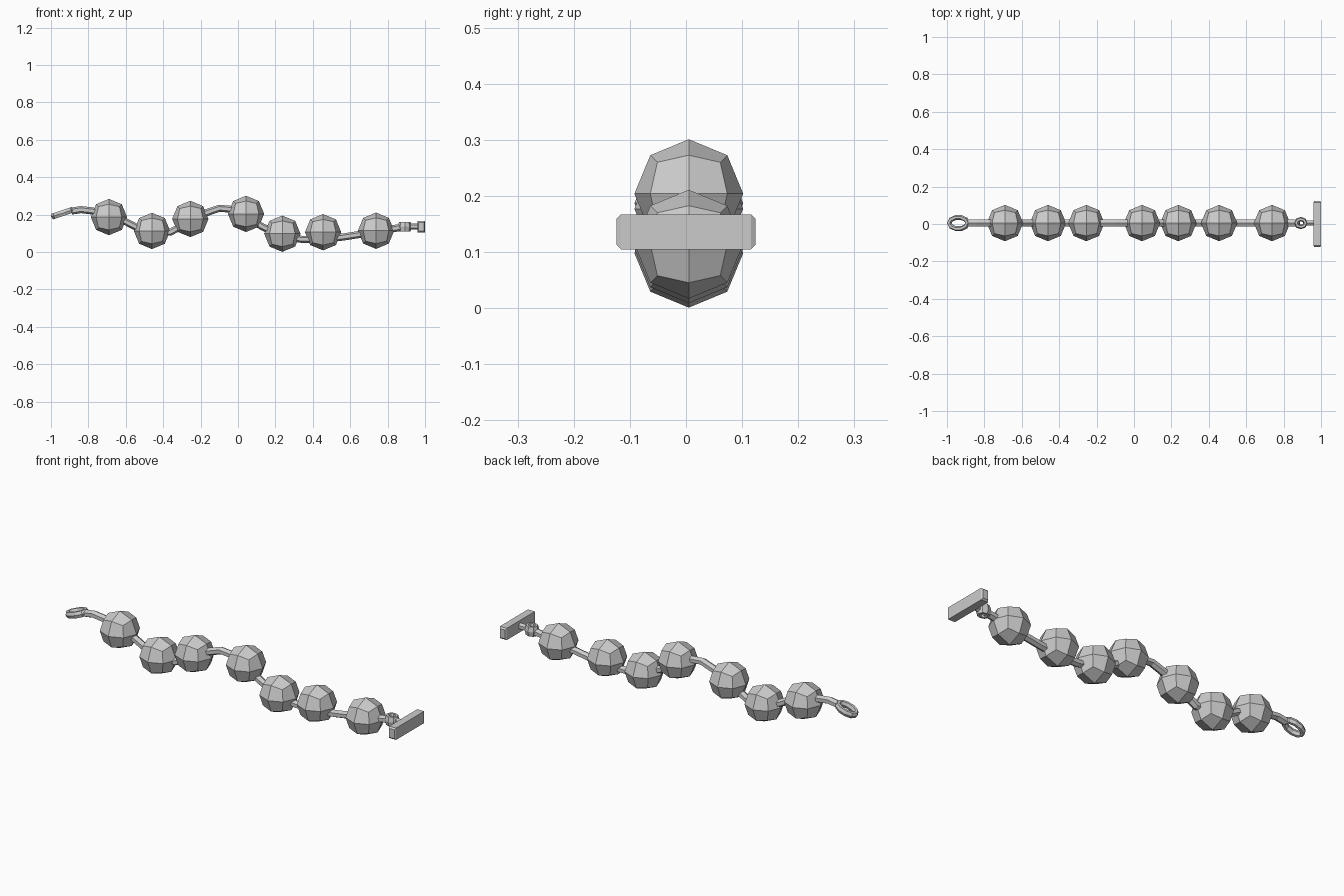
import bpy, bmesh, math
from mathutils import Vector

if "Cube" in bpy.data.objects:
    bpy.data.objects.remove(bpy.data.objects["Cube"])

Y0 = 0.005  # strand line


def finish(name, bm):
    bmesh.ops.recalc_face_normals(bm, faces=bm.faces)
    me = bpy.data.meshes.new(name)
    bm.to_mesh(me)
    bm.free()
    ob = bpy.data.objects.new(name, me)
    bpy.context.collection.objects.link(ob)
    return ob


def sweep(name, pts, up, r_up, r_side, sides=6, closed=False):
    """Sweep a low-poly section along a path; up is one section axis."""
    bm = bmesh.new()
    pts = [Vector(p) for p in pts]
    up = Vector(up).normalized()
    n = len(pts)
    rings = []
    for i, p in enumerate(pts):
        a = pts[(i - 1) % n] if closed else pts[max(i - 1, 0)]
        b = pts[(i + 1) % n] if closed else pts[min(i + 1, n - 1)]
        side = (b - a).normalized().cross(up).normalized()
        ring = []
        for k in range(sides):
            t = 2 * math.pi * (k + 0.5) / sides
            ring.append(bm.verts.new(p + up * r_up * math.cos(t) + side * r_side * math.sin(t)))
        rings.append(ring)
    for i in range(n if closed else n - 1):
        r, s = rings[i], rings[(i + 1) % n]
        for k in range(sides):
            j = (k + 1) % sides
            bm.faces.new((r[k], r[j], s[j], s[k]))
    if not closed:
        bm.faces.new(rings[0])
        bm.faces.new(rings[-1])
    return finish(name, bm)


def loop(name, c, rx, ry, slope, r_up, r_side, n=10):
    """Oval ring lying flat, tilted along x by slope."""
    pts = []
    for i in range(n):
        t = 2 * math.pi * i / n
        dx = rx * math.cos(t)
        pts.append((c[0] + dx, c[1] + ry * math.sin(t), c[2] + slope * dx))
    return sweep(name, pts, (-slope, 0, 1), r_up, r_side, 6, True)


# Faceted beads: cubes cut 2 x 2 per face and pushed onto a sphere
beads = [(-0.69, 0.187), (-0.46, 0.113), (-0.255, 0.177), (0.043, 0.204),
         (0.237, 0.098), (0.455, 0.106), (0.738, 0.114)]
for i, (x, z) in enumerate(beads):
    bm = bmesh.new()
    bmesh.ops.create_cube(bm, size=2)
    bmesh.ops.subdivide_edges(bm, edges=bm.edges[:], cuts=1, use_grid_fill=True)
    for v in bm.verts:
        v.co = v.co.normalized() * 0.097
    finish(f"bead_{i + 1}", bm).location = (x, Y0, z)

# Wavy cord
path = [(-0.89, 0.219), (-0.84, 0.227), (-0.78, 0.22), (-0.69, 0.195), (-0.6, 0.162),
        (-0.52, 0.12), (-0.44, 0.1), (-0.36, 0.107), (-0.255, 0.165), (-0.17, 0.21), (-0.1, 0.234),
        (-0.03, 0.228), (0.043, 0.19), (0.13, 0.135), (0.237, 0.085), (0.34, 0.068),
        (0.455, 0.068), (0.56, 0.08), (0.65, 0.094), (0.75, 0.112), (0.885, 0.134)]
sweep("cord", [(x, Y0, z) for x, z in path], (0, 1, 0), 0.021, 0.019)

# Clasp loop at the left end
loop("clasp_loop", (-0.938, Y0, 0.208), 0.049, 0.031, 0.33, 0.018, 0.013)

# Small link and neck joining the cord to the toggle
loop("toggle_link", (0.892, Y0, 0.136), 0.025, 0.021, 0.0, 0.029, 0.012, 8)
sweep("toggle_neck", [(0.91, Y0, 0.136), (0.968, Y0, 0.137)], (0, 1, 0), 0.015, 0.017)

# Toggle bar with tapered ends
bm = bmesh.new()
rows = [(-0.124, 0.75), (-0.116, 1), (0.116, 1), (0.124, 0.75)]
rings = []
for y, s in rows:
    rings.append([bm.verts.new((0.98 + a * 0.02 * s, y, 0.136 + b * 0.031 * s))
                  for a, b in ((-1, -1), (1, -1), (1, 1), (-1, 1))])
for r, q in zip(rings, rings[1:]):
    for k in range(4):
        j = (k + 1) % 4
        bm.faces.new((r[k], r[j], q[j], q[k]))
bm.faces.new(rings[0])
bm.faces.new(rings[-1])
finish("toggle_bar", bm)
